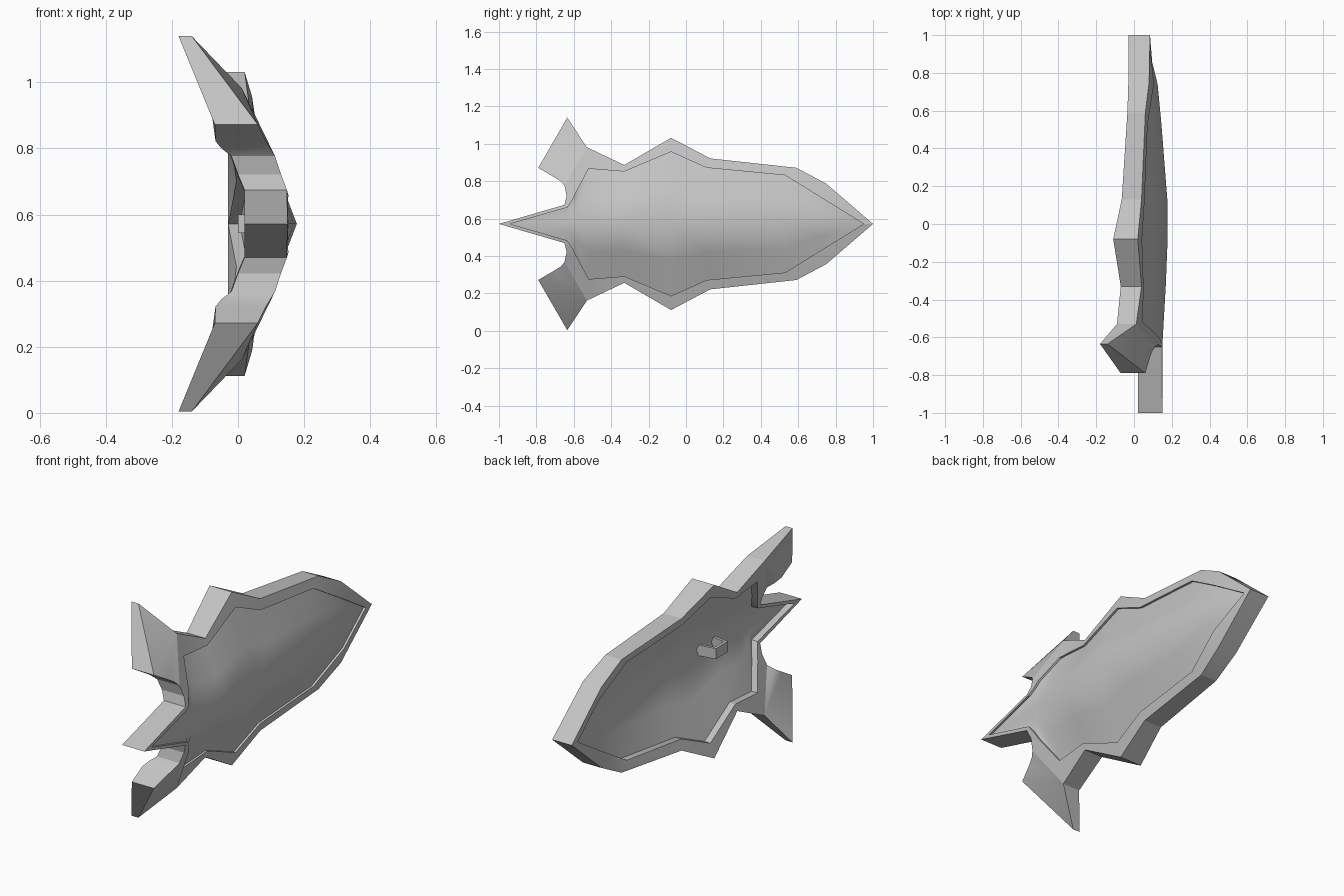
import bpy
import bmesh

if "Cube" in bpy.data.objects:
    bpy.data.objects.remove(bpy.data.objects["Cube"])

CZ = 0.572      # height of the long axis
steel = bpy.data.materials.new("steel_grey")
steel.diffuse_color = (0.55, 0.55, 0.55, 1)
steel.use_nodes = True
steel.node_tree.nodes["Principled BSDF"].inputs["Base Color"].default_value = steel.diffuse_color

# Outline stations: outer y, outer d, front x, back x, inner y, inner d
# (d is the distance from the long axis)
STATIONS = [
    (1.00, 0.000, 0.085, -0.03, 0.95, 0.000),
    (0.75, 0.215, 0.080, -0.03, 0.74, 0.130),
    (0.59, 0.300, 0.060, -0.035, 0.53, 0.260),
    (0.13, 0.350, 0.040, -0.065, 0.11, 0.300),
    (-0.08, 0.460, 0.020, -0.11, -0.08, 0.385),
    (-0.33, 0.315, 0.040, -0.07, -0.33, 0.280),
    (-0.53, 0.410, 0.012, -0.09, -0.52, 0.295),
    (-0.65, 0.205, 0.112, -0.02, -0.59, 0.165),
    (-0.638, 0.150, 0.130, 0.00, -0.61, 0.125),
    (-0.65, 0.102, 0.148, 0.02, -0.635, 0.088),
    (-1.00, 0.000, 0.150, 0.02, -0.94, 0.000),
]
RIDGE = [0.0, 0.125, 0.145, 0.178, 0.178, 0.168, 0.157, 0.153, 0.152, 0.150, 0.0]
SLOPE, FRONT_STEP, BACK_STEP = 0.3, 0.012, 0.035
LAST = len(STATIONS) - 1


def finish(name, verts, faces, angle):
    mesh = bpy.data.meshes.new(name)
    mesh.from_pydata(verts, [], faces)
    bm = bmesh.new()
    bm.from_mesh(mesh)
    bmesh.ops.remove_doubles(bm, verts=bm.verts, dist=1e-5)
    bmesh.ops.recalc_face_normals(bm, faces=bm.faces)
    bm.to_mesh(mesh)
    bm.free()
    mesh.materials.append(steel)
    ob = bpy.data.objects.new(name, mesh)
    bpy.context.collection.objects.link(ob)
    bpy.ops.object.select_all(action='DESELECT')
    ob.select_set(True)
    bpy.context.view_layer.objects.active = ob
    bpy.ops.object.shade_smooth_by_angle(angle=angle)
    return ob


def section(s):
    """Six rim points, from the front recess around the outside to the back recess."""
    oy, od, f, b, iy, d = s
    rise = SLOPE * (od - d)
    return [(f + rise - FRONT_STEP, iy, d), (f + rise, iy, d), (f, oy, od),
            (b, oy, od), (b + rise, iy, d), (b + rise + BACK_STEP, iy, d)]


def place(p, side=1):
    return (p[0], p[1], CZ + side * p[2])


# Rim: the section swept around the whole outline
loop = [[place(p) for p in section(s)] for s in STATIONS]
loop += [[place(p, -1) for p in section(s)] for s in STATIONS[-2:0:-1]]
n = len(loop)
verts = [p for ring in loop for p in ring]
faces = []
for i in range(n):
    j = (i + 1) % n
    faces += [(i * 6 + k, i * 6 + k + 1, j * 6 + k + 1, j * 6 + k) for k in range(5)]
finish("rim", verts, faces, 0.35)


# Panels: ridged skins spanning the rim, with a middle row on each side
def panel(name, index, drop):
    verts, faces = [], []
    for i, s in enumerate(STATIONS):
        edge = section(s)[index]
        top = edge[0] if i in (0, LAST) else RIDGE[i] - drop
        for t in (-1, -0.5, 0, 0.5, 1):
            a = abs(t)
            x = top + (edge[0] - top) * a
            verts.append((x, edge[1], CZ + t * edge[2]))
    for i in range(LAST):
        for k in range(4):
            a, b = i * 5 + k, i * 5 + k + 1
            c, d = a + 5, b + 5
            if i == 0:
                faces.append((0, c, d))
            elif i == LAST - 1:
                faces.append((a, LAST * 5, b))
            elif k < 2:
                faces += [(a, c, d), (a, d, b)]
            else:
                faces += [(a, c, b), (b, c, d)]
    # Drop unused duplicates at the two pointed ends
    used = sorted({v for f in faces for v in f})
    remap = {v: i for i, v in enumerate(used)}
    finish(name, [verts[v] for v in used],
           [tuple(remap[v] for v in f) for f in faces], 1.4)


panel("front_panel", 0, 0.0)
panel("back_panel", 5, 0.07)

# Wings: swept fins, (front x, back x, y, d) around the edge
WING = [(0.012, -0.09, -0.53, 0.41), (-0.14, -0.18, -0.635, 0.568),
        (0.06, -0.07, -0.79, 0.30), (0.085, -0.068, -0.705, 0.25),
        (0.098, -0.05, -0.67, 0.228), (0.112, -0.02, -0.65, 0.205)]
for side, name in ((1, "upper_wing"), (-1, "lower_wing")):
    m = len(WING)
    verts = [place((f, y, d), side) for f, b, y, d in WING]
    verts += [place((b, y, d), side) for f, b, y, d in WING]
    faces = []
    for i in range(1, m - 1):
        faces += [(0, i, i + 1), (m, m + i + 1, m + i)]
    for i in range(m - 1):
        faces.append((i, i + 1, i + 1 + m, i + m))
    finish(name, verts, faces, 0.5)

# Handle: a squared loop behind the ridge
LOOP = [(0.12, -0.37), (0.0, -0.35), (0.0, -0.25), (0.12, -0.23),
        (0.12, -0.245), (0.015, -0.262), (0.015, -0.338), (0.12, -0.355)]
verts = [(x, y, CZ + h) for h in (-0.028, 0.028) for x, y in LOOP]
faces = []
for i in range(7):
    faces.append((i, i + 1, i + 9, i + 8))
faces.append((7, 0, 8, 15))
for a, b, c, d in ((0, 1, 6, 7), (1, 2, 5, 6), (2, 3, 4, 5)):
    faces += [(a, b, c, d), (a + 8, d + 8, c + 8, b + 8)]
finish("handle", verts, faces, 0.5)
